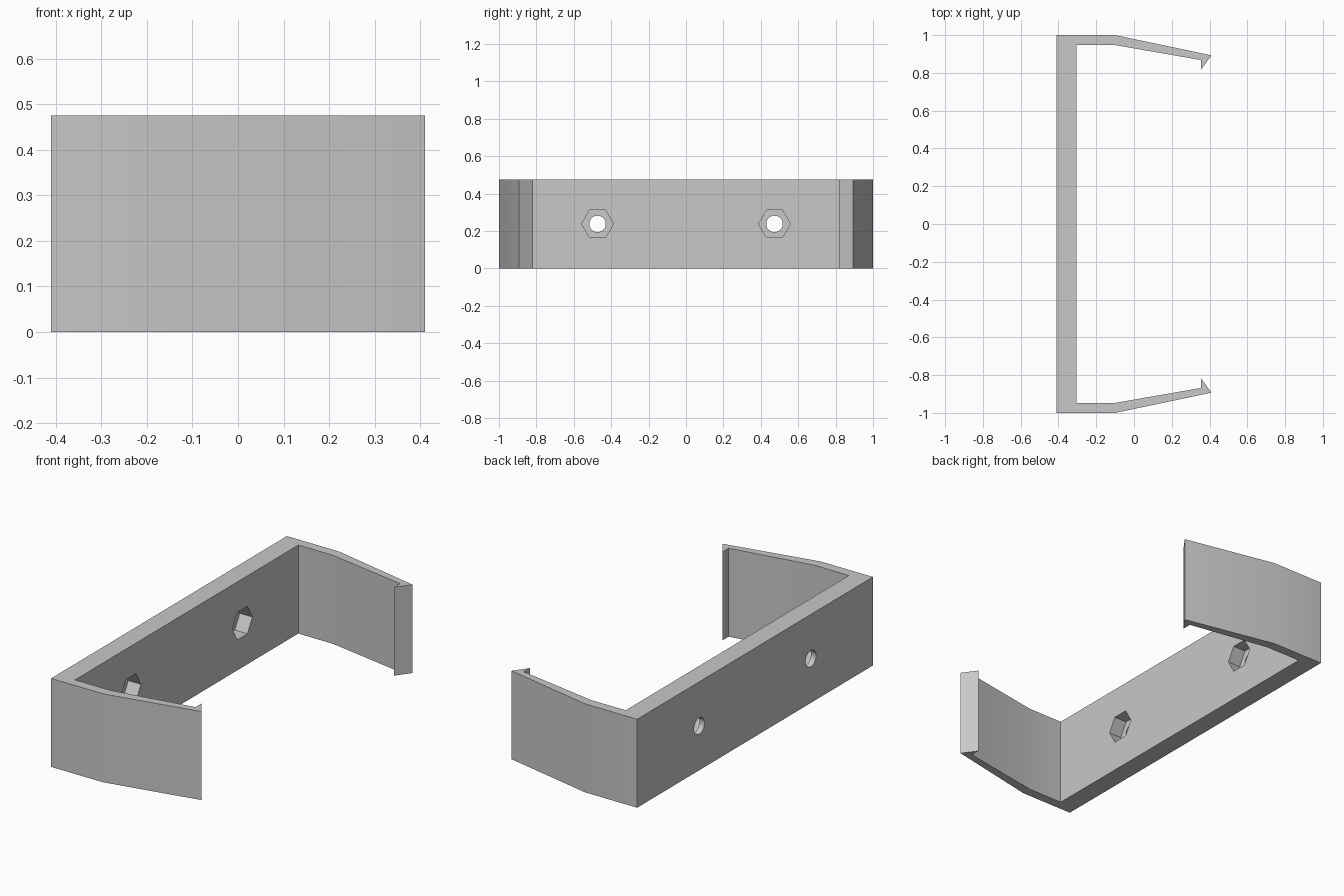
import bpy
import bmesh
from math import pi, radians

cube = bpy.data.objects.get("Cube")
if cube:
    bpy.data.objects.remove(cube, do_unlink=True)

HEIGHT = 0.475
BACK, INNER = -0.41, -0.305   # outer and inner faces of the back plate
FLOOR = -0.38                 # bottom of the nut pockets

grey = bpy.data.materials.new("light grey")
grey.use_nodes = True
colour = (0.58, 0.58, 0.58, 1)
grey.diffuse_color = colour
grey.node_tree.nodes["Principled BSDF"].inputs["Base Color"].default_value = colour

# Clip bracket: half outline in plan, mirrored across y and extruded upward
half = [(BACK, 1), (-0.10, 1), (0.41, 0.893), (0.355, 0.817),
        (0.355, 0.868), (-0.10, 0.947), (INNER, 0.947)]
outline = half + [(x, -y) for x, y in reversed(half)]
bm = bmesh.new()
base = bm.faces.new([bm.verts.new((x, y, 0)) for x, y in outline])
top = bmesh.ops.extrude_face_region(bm, geom=[base])["geom"]
bmesh.ops.translate(bm, vec=(0, 0, HEIGHT),
                    verts=[v for v in top if isinstance(v, bmesh.types.BMVert)])
bmesh.ops.recalc_face_normals(bm, faces=bm.faces)
mesh = bpy.data.meshes.new("clip_bracket")
bm.to_mesh(mesh)
bm.free()
bracket = bpy.data.objects.new("clip_bracket", mesh)
bpy.context.collection.objects.link(bracket)
mesh.materials.append(grey)


def cut(name, sides, radius, x0, x1, y):
    """Cut a prism running along x from x0 to x1 out of the back plate."""
    bpy.ops.mesh.primitive_cylinder_add(
        vertices=sides, radius=radius, depth=x1 - x0,
        location=((x0 + x1) / 2, y, HEIGHT / 2), rotation=(0, pi / 2, 0))
    cutter = bpy.context.object
    cutter.name = name
    cutter.hide_render = True
    mod = bracket.modifiers.new(name, "BOOLEAN")
    mod.operation = "DIFFERENCE"
    mod.solver = "EXACT"
    mod.object = cutter
    bpy.context.view_layer.objects.active = bracket
    bpy.ops.object.modifier_apply(modifier=name)
    bpy.data.objects.remove(cutter, do_unlink=True)


# Screw holes with hexagonal nut pockets on the inner side
for y in (-0.473, 0.473):
    cut("nut_pocket", 6, 0.085, FLOOR, INNER + 0.05, y)
    cut("screw_hole", 32, 0.044, BACK - 0.05, INNER + 0.05, y)

# Smooth the shallow arm bends, keep the real corners sharp
bpy.ops.object.select_all(action="DESELECT")
bracket.select_set(True)
bpy.context.view_layer.objects.active = bracket
bpy.ops.object.shade_smooth_by_angle(angle=radians(30))
